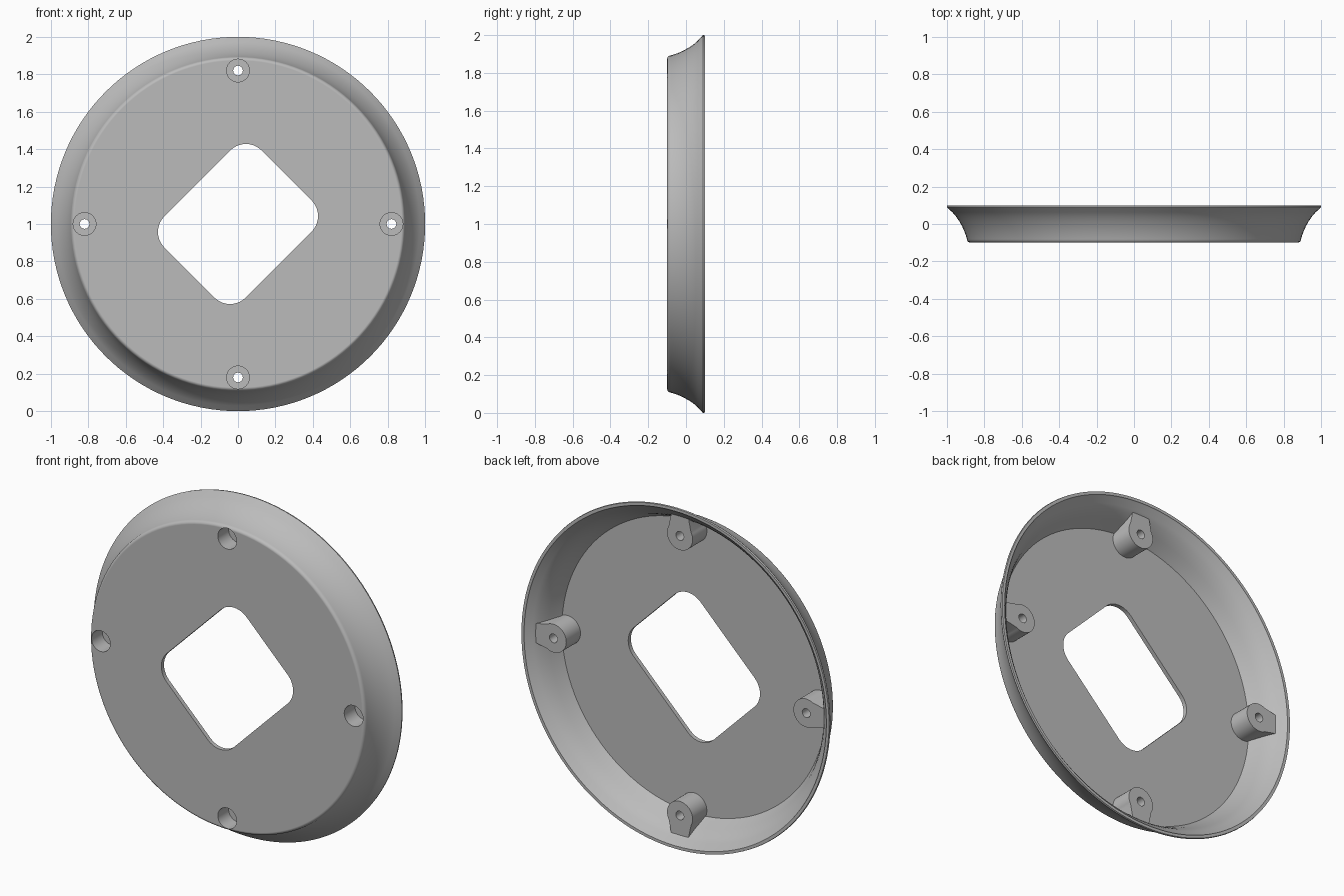
import bpy, bmesh
from math import sin, cos, pi, radians, sqrt

cube = bpy.data.objects.get("Cube")
if cube:
    bpy.data.objects.remove(cube, do_unlink=True)

SEGS = 128
CZ = 1.0          # height of the disc axis
SCREW_R = 0.82    # distance of the screws from the axis

grey = bpy.data.materials.new("plain grey")
grey.use_nodes = True
colour = (0.5, 0.5, 0.5, 1)
grey.diffuse_color = colour
grey.node_tree.nodes["Principled BSDF"].inputs["Base Color"].default_value = colour


def loft(name, rings):
    """Closed solid through a list of equal-length point rings, capped at both ends."""
    bm = bmesh.new()
    loops = [[bm.verts.new(p) for p in ring] for ring in rings]
    for a, b in zip(loops, loops[1:]):
        for i in range(len(a)):
            j = (i + 1) % len(a)
            bm.faces.new((a[i], a[j], b[j], b[i]))
    bm.faces.new(loops[0])
    bm.faces.new(loops[-1])
    bmesh.ops.recalc_face_normals(bm, faces=bm.faces)
    mesh = bpy.data.meshes.new(name)
    bm.to_mesh(mesh)
    bm.free()
    mesh.materials.append(grey)
    obj = bpy.data.objects.new(name, mesh)
    bpy.context.collection.objects.link(obj)
    return obj


def circle(r, n, x=0, z=0):
    return [(x + r * cos(2 * pi * i / n), z + r * sin(2 * pi * i / n)) for i in range(n)]


def lathe(name, profile):
    """Revolve (radius, y) points about the front-to-back axis."""
    return loft(name, [[(x, y, CZ + z) for x, z in circle(r, SEGS)] for r, y in profile])


def prism(name, outline, y0, y1, angle=0):
    """Extrude an x-z outline along y after turning it about the disc axis."""
    c, s = cos(angle), sin(angle)
    pts = [(x * c - z * s, x * s + z * c) for x, z in outline]
    return loft(name, [[(x, y, CZ + z) for x, z in pts] for y in (y0, y1)])


def subtract(target, cutter):
    cutter.hide_render = True
    mod = target.modifiers.new("cut", 'BOOLEAN')
    mod.operation = 'DIFFERENCE'
    mod.solver = 'EXACT'
    mod.object = cutter
    bpy.context.view_layer.objects.active = target
    bpy.ops.object.modifier_apply(modifier=mod.name)
    bpy.data.objects.remove(cutter, do_unlink=True)


# Flared dish: concave side with a softened front edge and a thin rim
flare = [(0.893, -0.08), (0.899, -0.06), (0.908, -0.035), (0.92, -0.01), (0.934, 0.015),
         (0.951, 0.04), (0.971, 0.063), (0.998, 0.087)]
dish = lathe("flared_dish", [(0.874, -0.1), (0.882, -0.098), (0.888, -0.093), (0.892, -0.086)]
             + flare + [(1.0, 0.091), (0.998, 0.1)])

# Hollow back, with the screw bosses left standing inside it
hollow = lathe("hollow_cutter", [(0.858, -0.075), (0.866, -0.06)]
               + [(r - 0.025, y + 0.006) for r, y in flare[2:-1]]
               + [(0.978, 0.094), (0.99, 0.12)])
quarter_turns = [i * pi / 2 for i in range(4)]
boss = [(SCREW_R + 0.083 * cos(a), 0.083 * sin(a))
        for a in (radians(60 + 240 * i / 30) for i in range(31))]
boss += [(0.965, -0.05), (0.965, 0.05)]
for turn in quarter_turns:
    subtract(hollow, prism("boss_shape", boss, -0.09, 0.057, turn))
subtract(dish, hollow)

# Counterbored screw holes
for turn in quarter_turns:
    subtract(dish, prism("counterbore", circle(0.061, 32, SCREW_R), -0.2, 0.0, turn))
    subtract(dish, prism("screw_hole", circle(0.026, 16, SCREW_R), -0.05, 0.2, turn))

# Rounded rectangular window, turned by an eighth
HALF_U, HALF_V, R = 0.367, 0.307, 0.118
window = []
for k, (su, sv) in enumerate(((1, 1), (-1, 1), (-1, -1), (1, -1))):
    for i in range(11):
        a = k * pi / 2 + i * pi / 20
        window.append((su * (HALF_U - R) + R * cos(a), sv * (HALF_V - R) + R * sin(a)))
subtract(dish, prism("window_cutter", window, -0.2, 0.05, pi / 4))

# Smooth shading with crisp edges
bpy.ops.object.select_all(action='DESELECT')
dish.select_set(True)
bpy.context.view_layer.objects.active = dish
bpy.ops.object.shade_smooth_by_angle(angle=radians(30))
weighted = dish.modifiers.new("weighted_normals", 'WEIGHTED_NORMAL')
weighted.keep_sharp = True
